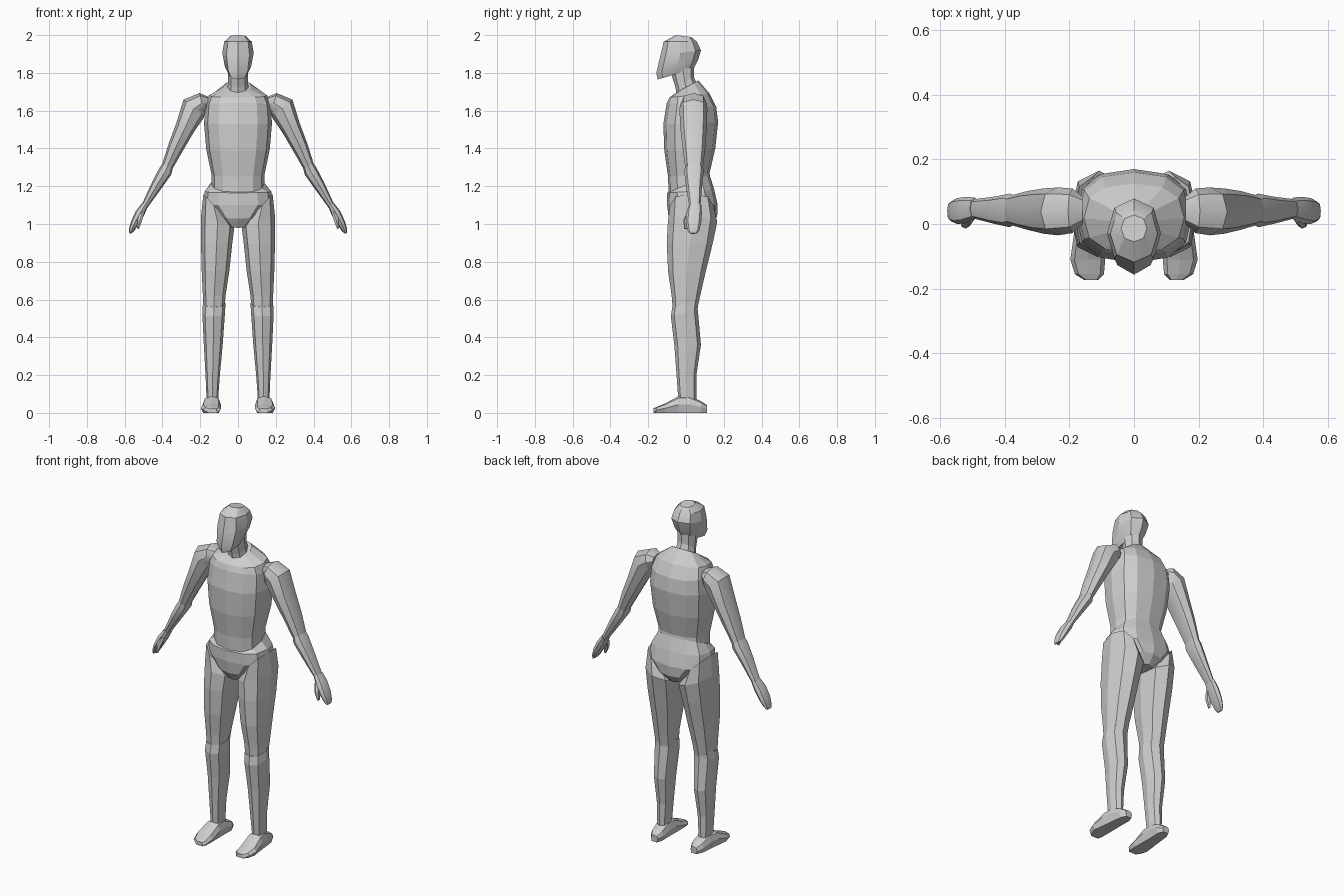
import bpy, bmesh, math
from mathutils import Vector

grey = bpy.data.materials.new("light grey")
grey.diffuse_color = (0.62, 0.62, 0.62, 1)


def loft(name, rings, sides, power=1.0, phase=0.0, smooth=None):
    """Skin closed rings, each given as centre, half-width vector, half-depth vector."""
    bm = bmesh.new()
    loops = []
    for c, u, v in rings:
        loop = []
        for i in range(sides):
            a = 2 * math.pi * (i + phase) / sides
            s, t = math.sin(a), -math.cos(a)
            s = math.copysign(abs(s) ** power, s)
            t = math.copysign(abs(t) ** power, t)
            loop.append(bm.verts.new(Vector(c) + Vector(u) * s + Vector(v) * t))
        loops.append(loop)
    for a, b in zip(loops, loops[1:]):
        for i in range(sides):
            j = (i + 1) % sides
            bm.faces.new((a[i], a[j], b[j], b[i]))
    bm.faces.new(loops[0])
    bm.faces.new(loops[-1])
    bmesh.ops.recalc_face_normals(bm, faces=bm.faces)
    me = bpy.data.meshes.new(name)
    bm.to_mesh(me)
    bm.free()
    me.materials.append(grey)
    ob = bpy.data.objects.new(name, me)
    bpy.context.collection.objects.link(ob)
    if smooth:
        bpy.ops.object.select_all(action='DESELECT')
        ob.select_set(True)
        bpy.context.view_layer.objects.active = ob
        bpy.ops.object.shade_smooth_by_angle(angle=math.radians(smooth))
    return ob


def level(zf, zb, hw, yf, yb, cx=0.0, tilt=0.0):
    """Upright body ring: front/back height, half-width, front/back depth."""
    return ((cx, (yf + yb) / 2, (zf + zb) / 2), (hw, 0, tilt),
            (0, (yb - yf) / 2, (zb - zf) / 2))


# Torso, from waist to the slope of the shoulders
loft("torso", [level(*r) for r in [
    (1.15, 1.17, 0.140, -0.092, 0.135),
    (1.25, 1.27, 0.140, -0.095, 0.125),
    (1.39, 1.40, 0.168, -0.115, 0.155),
    (1.53, 1.54, 0.180, -0.120, 0.170),
    (1.64, 1.62, 0.172, -0.102, 0.160),
    (1.67, 1.69, 0.155, -0.088, 0.125),
    (1.70, 1.76, 0.070, -0.045, 0.065)]], 12, 0.8)

# Pelvis, narrowing to the crotch
loft("pelvis", [level(*r) for r in [
    (1.17, 1.26, 0.142, -0.088, 0.125),
    (1.165, 1.18, 0.176, -0.100, 0.150),
    (1.10, 1.10, 0.186, -0.100, 0.168),
    (1.03, 1.04, 0.110, -0.092, 0.165),
    (0.98, 0.99, 0.045, -0.060, 0.125)]], 12, 0.8)

# Neck and head with a ridged face
loft("neck", [level(*r) for r in [
    (1.66, 1.72, 0.060, -0.045, 0.065),
    (1.72, 1.78, 0.052, -0.055, 0.042),
    (1.80, 1.86, 0.052, -0.080, 0.045)]], 8)
loft("head", [level(*r) for r in [
    (1.765, 1.82, 0.050, -0.150, 0.038),
    (1.80, 1.87, 0.070, -0.157, 0.065),
    (1.89, 1.92, 0.083, -0.136, 0.079),
    (1.965, 1.965, 0.073, -0.118, 0.058),
    (2.00, 1.99, 0.040, -0.055, 0.028)]], 8, 0.9, smooth=25)


def limb(name, side, rings, sides, smooth):
    """Arm ring: x, z, radius across, front y, back y, slope of the axis in degrees."""
    out = []
    for x, z, r, yf, yb, deg in rings:
        a = math.radians(deg)
        out.append(((side * x, (yf + yb) / 2, z),
                    (side * r * math.sin(a), 0, r * math.cos(a)),
                    (0, (yb - yf) / 2, 0)))
    return loft(name, out, sides, 0.9, smooth=smooth)


for tag, s in (("left", 1), ("right", -1)):
    # Upper arm with rounded shoulder, forearm, hand and thumb
    limb(tag + "_upper_arm", s, [
        (0.160, 1.645, 0.030, 0.000, 0.085, 0),
        (0.190, 1.640, 0.055, -0.028, 0.110, 15),
        (0.235, 1.610, 0.072, -0.035, 0.113, 48),
        (0.280, 1.510, 0.052, -0.030, 0.110, 65),
        (0.330, 1.405, 0.042, -0.018, 0.102, 65),
        (0.374, 1.305, 0.030, -0.005, 0.090, 64)], 8, 40)
    limb(tag + "_forearm", s, [
        (0.365, 1.325, 0.026, 0.002, 0.086, 62),
        (0.384, 1.280, 0.036, -0.010, 0.094, 60),
        (0.430, 1.205, 0.030, 0.000, 0.085, 58),
        (0.500, 1.085, 0.016, 0.018, 0.076, 58)], 8, 30)
    limb(tag + "_hand", s, [
        (0.493, 1.100, 0.018, 0.014, 0.082, 55),
        (0.520, 1.055, 0.025, 0.002, 0.084, 58),
        (0.547, 1.005, 0.021, 0.000, 0.080, 65),
        (0.565, 0.965, 0.014, 0.008, 0.070, 68),
        (0.573, 0.950, 0.005, 0.018, 0.058, 68)], 8, 25)
    limb(tag + "_thumb", s, [
        (0.505, 1.065, 0.012, 0.005, 0.035, 70),
        (0.520, 1.020, 0.014, -0.014, 0.016, 75),
        (0.530, 0.975, 0.006, -0.010, 0.008, 75)], 6, 25)

    # Thigh, tucked under the hip on a slant
    loft(tag + "_thigh", [level(z, z, hw, yf, yb, s * cx, s * t)
                          for z, cx, hw, yf, yb, t in [
        (1.10, 0.128, 0.055, -0.085, 0.145, 0.06),
        (1.01, 0.108, 0.088, -0.096, 0.165, 0.03),
        (0.90, 0.113, 0.083, -0.102, 0.142, 0),
        (0.75, 0.119, 0.073, -0.095, 0.105, 0),
        (0.62, 0.126, 0.060, -0.076, 0.075, 0),
        (0.55, 0.127, 0.056, -0.070, 0.060, 0)]], 8, 0.85)

    # Shin, flaring at the knee
    loft(tag + "_shin", [level(zf, zb, hw, yf, yb, s * cx)
                         for zf, zb, cx, hw, yf, yb in [
        (0.56, 0.60, 0.126, 0.060, -0.073, 0.064),
        (0.51, 0.55, 0.129, 0.060, -0.080, 0.062),
        (0.36, 0.36, 0.131, 0.050, -0.062, 0.079),
        (0.20, 0.20, 0.134, 0.038, -0.050, 0.055),
        (0.06, 0.06, 0.136, 0.030, -0.040, 0.055)]], 8, 0.85)

    # Foot, lofted from heel to toe with a flat sole
    foot = []
    for y, cx, hw, top in [(0.112, 0.130, 0.022, 0.040), (0.080, 0.132, 0.040, 0.062),
                           (0.020, 0.136, 0.043, 0.090), (-0.040, 0.139, 0.048, 0.088),
                           (-0.110, 0.143, 0.054, 0.050), (-0.155, 0.138, 0.045, 0.032),
                           (-0.173, 0.132, 0.022, 0.024)]:
        foot.append(((s * cx, y, top / 2), (hw, 0, 0), (0, 0, -top / 2)))
    ob = loft(tag + "_foot", foot, 8, 0.8)
    for v in ob.data.vertices:
        if v.co.z < 0.016:
            v.co.z = 0.0
